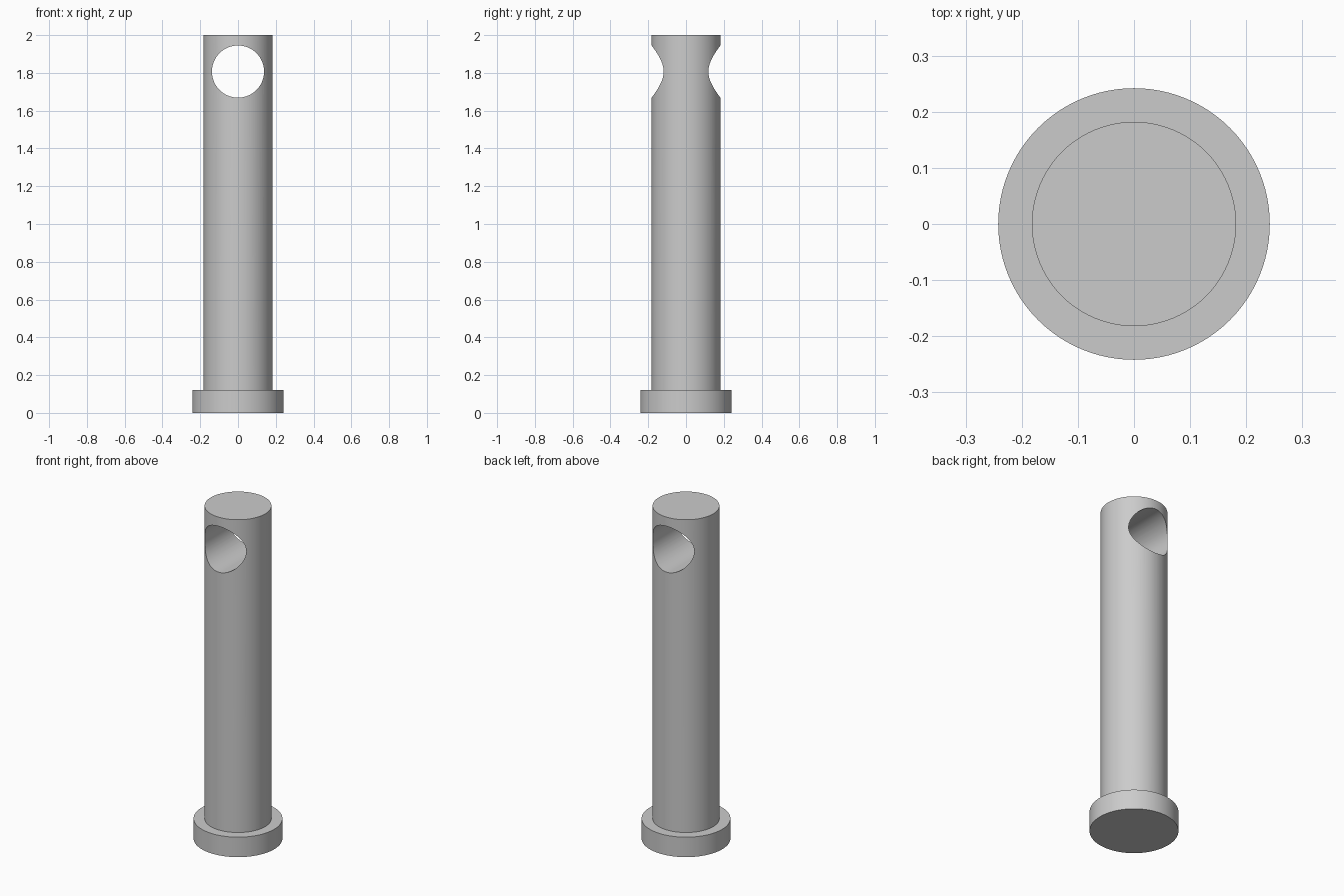
import bpy
import math

cube = bpy.data.objects.get("Cube")
if cube:
    bpy.data.objects.remove(cube, do_unlink=True)

SEGMENTS = 96
HEAD_RADIUS, HEAD_HEIGHT = 0.242, 0.12
SHAFT_RADIUS, TOP = 0.182, 2.0
HOLE_RADIUS, HOLE_Z = 0.138, 1.807

grey = bpy.data.materials.new("steel grey")
grey.use_nodes = True
colour = (0.6, 0.6, 0.6, 1)
grey.diffuse_color = colour
grey.node_tree.nodes["Principled BSDF"].inputs["Base Color"].default_value = colour


def cylinder(name, radius, depth, z, tilt=0):
    bpy.ops.mesh.primitive_cylinder_add(vertices=SEGMENTS, radius=radius, depth=depth,
                                        location=(0, 0, z), rotation=(tilt, 0, 0))
    obj = bpy.context.object
    obj.name = name
    obj.data.materials.append(grey)
    return obj


def smooth(obj):
    bpy.ops.object.select_all(action="DESELECT")
    obj.select_set(True)
    bpy.context.view_layer.objects.active = obj
    bpy.ops.object.shade_smooth_by_angle(angle=math.radians(30))


# Wide flat head at the base
head = cylinder("pin_head", HEAD_RADIUS, HEAD_HEIGHT, HEAD_HEIGHT / 2)
smooth(head)

# Shaft rising from the head
shaft = cylinder("pin_shaft", SHAFT_RADIUS, TOP - HEAD_HEIGHT, (TOP + HEAD_HEIGHT) / 2)

# Round cross hole running front to back
cutter = cylinder("hole_cutter", HOLE_RADIUS, 4 * SHAFT_RADIUS, HOLE_Z, math.pi / 2)
cutter.hide_render = True
cut = shaft.modifiers.new("cross_hole", "BOOLEAN")
cut.operation = "DIFFERENCE"
cut.solver = "EXACT"
cut.object = cutter
bpy.context.view_layer.objects.active = shaft
bpy.ops.object.modifier_apply(modifier=cut.name)
bpy.data.objects.remove(cutter, do_unlink=True)
smooth(shaft)
